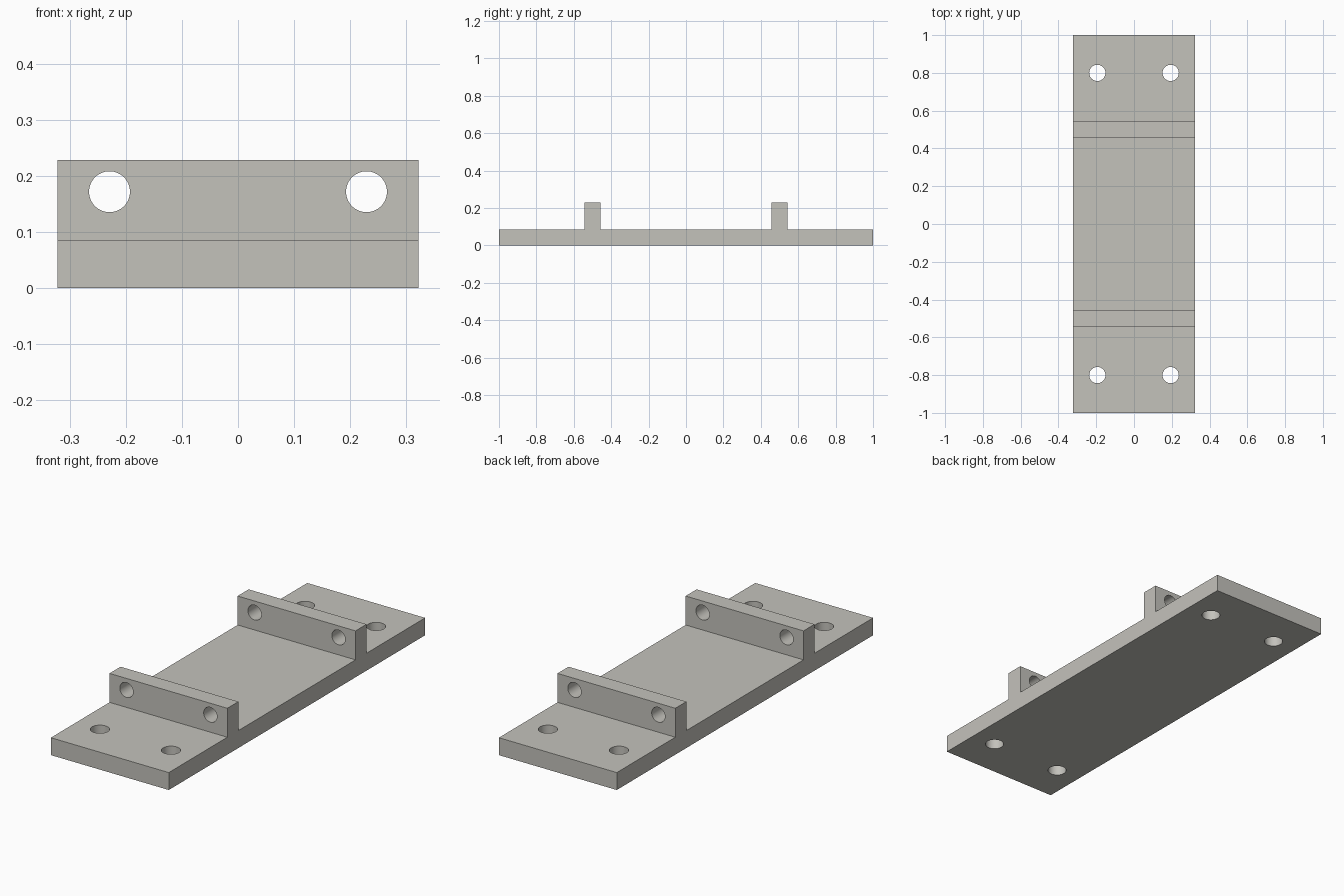
import bpy, bmesh, math

if "Cube" in bpy.data.objects:
    bpy.data.objects.remove(bpy.data.objects["Cube"])

HALF_W, HALF_L = 0.322, 1.0
BASE_Z, RIB_Z = 0.086, 0.229
RIB_Y, RIB_HALF = 0.5, 0.043

grey = bpy.data.materials.new("warm_grey")
grey.diffuse_color = (0.55, 0.54, 0.50, 1)
grey.use_nodes = True
grey.node_tree.nodes["Principled BSDF"].inputs["Base Color"].default_value = grey.diffuse_color


def side_profile():
    """Half outline in (y, z), mirrored to give the whole section."""
    half = [(HALF_L, 0), (HALF_L, BASE_Z), (RIB_Y + RIB_HALF, BASE_Z),
            (RIB_Y + RIB_HALF, RIB_Z), (RIB_Y - RIB_HALF, RIB_Z),
            (RIB_Y - RIB_HALF, BASE_Z)]
    return half + [(-y, z) for y, z in reversed(half)]


def make_object(name, bm):
    bmesh.ops.recalc_face_normals(bm, faces=bm.faces)
    mesh = bpy.data.meshes.new(name)
    bm.to_mesh(mesh)
    bm.free()
    obj = bpy.data.objects.new(name, mesh)
    bpy.context.collection.objects.link(obj)
    mesh.materials.append(grey)
    return obj


def drill(target, location, radius, depth, rotation=(0, 0, 0)):
    """Cut a round hole through the target."""
    bpy.ops.mesh.primitive_cylinder_add(vertices=48, radius=radius, depth=depth,
                                        location=location, rotation=rotation)
    cutter = bpy.context.object
    cutter.hide_render = True
    cutter.data.materials.append(grey)
    mod = target.modifiers.new("hole", 'BOOLEAN')
    mod.operation, mod.solver, mod.object = 'DIFFERENCE', 'EXACT', cutter
    bpy.context.view_layer.objects.active = target
    bpy.ops.object.modifier_apply(modifier=mod.name)
    bpy.data.objects.remove(cutter)


# Base plate with two cross ribs, extruded from the side profile
bm = bmesh.new()
face = bm.faces.new([bm.verts.new((-HALF_W, y, z)) for y, z in side_profile()])
ext = bmesh.ops.extrude_face_region(bm, geom=[face], use_keep_orig=True)
bmesh.ops.translate(bm, vec=(2 * HALF_W, 0, 0),
                    verts=[v for v in ext["geom"] if isinstance(v, bmesh.types.BMVert)])
plate = make_object("ribbed_mounting_plate", bm)

# Mounting holes through the base, and rod holes through the ribs
for sx in (-1, 1):
    for sy in (-1, 1):
        drill(plate, (sx * 0.194, sy * 0.8, BASE_Z / 2), 0.043, 0.3)
        drill(plate, (sx * 0.229, sy * RIB_Y, 0.172), 0.0365, 0.2,
              (math.pi / 2, 0, 0))

# Smooth hole walls, sharp edges
bpy.ops.object.select_all(action='DESELECT')
plate.select_set(True)
bpy.context.view_layer.objects.active = plate
bpy.ops.object.shade_smooth_by_angle(angle=math.radians(30))
